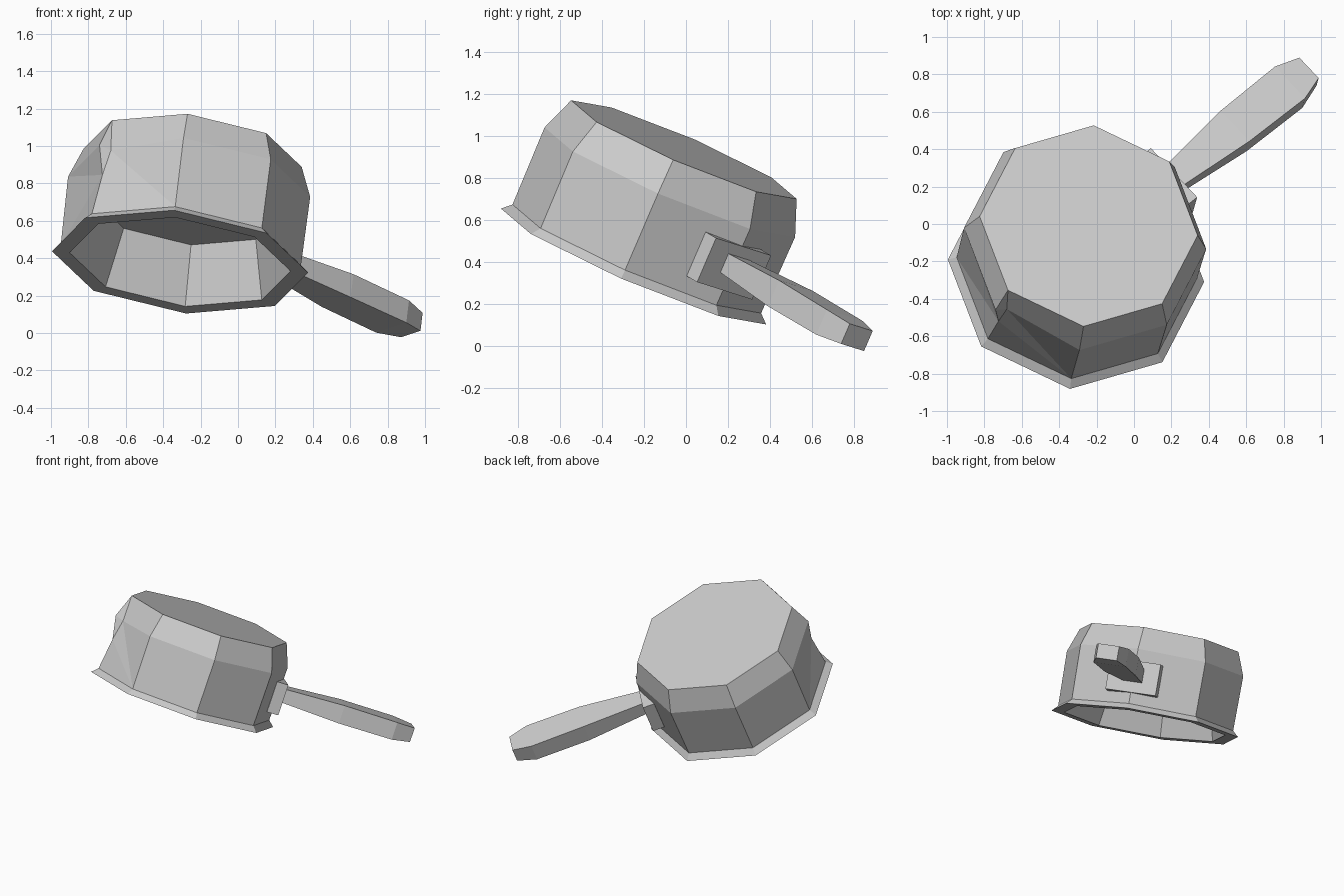
import bpy, math
from mathutils import Vector

if "Cube" in bpy.data.objects:
    bpy.data.objects.remove(bpy.data.objects["Cube"])

# Tilted pot frame: U and V span the rim plane, W points to the pot's base
C = Vector((-0.31, -0.25, 0.38))
U = Vector((0.9935, -0.0867, -0.0831)).normalized()
V = Vector((-0.044, -0.916, 0.4)).normalized()
V = (V - U * V.dot(U)).normalized()
W = V.cross(U)
R = (U - V).normalized()   # handle direction
T = (U + V).normalized()   # sideways across the handle
N = 8


def ring_point(k, r, h):
    a = 2 * math.pi * k / N
    return C + (U * math.cos(a) + V * math.sin(a)) * r + W * h


def make(name, verts, faces):
    import bmesh
    mesh = bpy.data.meshes.new(name)
    mesh.from_pydata(verts, [], faces)
    bm = bmesh.new()
    bm.from_mesh(mesh)
    bmesh.ops.recalc_face_normals(bm, faces=bm.faces)
    bm.to_mesh(mesh)
    bm.free()
    obj = bpy.data.objects.new(name, mesh)
    bpy.context.collection.objects.link(obj)
    return obj


def loft(name, sections):
    """Join equal-length vertex loops and cap both ends."""
    n = len(sections[0])
    verts = [p for s in sections for p in s]
    faces = [(i * n + j, i * n + (j + 1) % n, (i + 1) * n + (j + 1) % n, (i + 1) * n + j)
             for i in range(len(sections) - 1) for j in range(n)]
    faces += [tuple(range(n)), tuple(range(len(verts) - n, len(verts)))]
    return make(name, verts, faces)


def section(r, half_width, low, high):
    return [C + R * r + T * t + W * h for t, h in
            ((-half_width, low), (half_width, low), (half_width, high), (-half_width, high))]


# Pot: inner floor, inner rim, outer rim, neck, shoulder, base
profile = [(0.503, 0.32), (0.595, 0), (0.69, 0), (0.647, 0.04), (0.652, 0.44), (0.587, 0.61)]
verts = [ring_point(k, r, h) for r, h in profile for k in range(N)]


def vid(ring, k):
    return ring * N + k % N


# Dent at one corner: the shoulder splits into a step
A, B, D = vid(4, 3), len(verts), len(verts) + 1
verts += [Vector((-0.68, -0.455, 0.975)), Vector((-0.725, -0.52, 0.845))]
faces = [tuple(range(N)), tuple(vid(5, k) for k in range(N))]
for ring in range(5):
    for k in range(N):
        if (ring, k) in ((3, 2), (3, 3), (4, 2)):
            continue
        faces.append((vid(ring, k), vid(ring, k + 1), vid(ring + 1, k + 1), vid(ring + 1, k)))
faces += [
    (vid(4, 2), B, vid(5, 3), vid(5, 2)),
    (vid(3, 2), B, vid(4, 2)), (vid(3, 2), D, B), (vid(3, 2), vid(3, 3), D),
    (vid(3, 3), vid(3, 4), D), (D, vid(3, 4), vid(4, 4)), (D, vid(4, 4), A),
    (vid(5, 3), B, A), (A, B, D),
]
make("pot", verts, faces)

# Handle bracket plate across one corner of the pot
loft("handle_plate", [section(0.575, 0.185, 0.12, 0.35), section(0.66, 0.185, 0.12, 0.35)])

# Handle: swells in the middle, bevelled at the tip
loft("handle", [section(0.62, 0.068, 0.20, 0.295), section(1.11, 0.115, 0.18, 0.315),
                section(1.51, 0.12, 0.18, 0.31), section(1.65, 0.077, 0.195, 0.30)])
